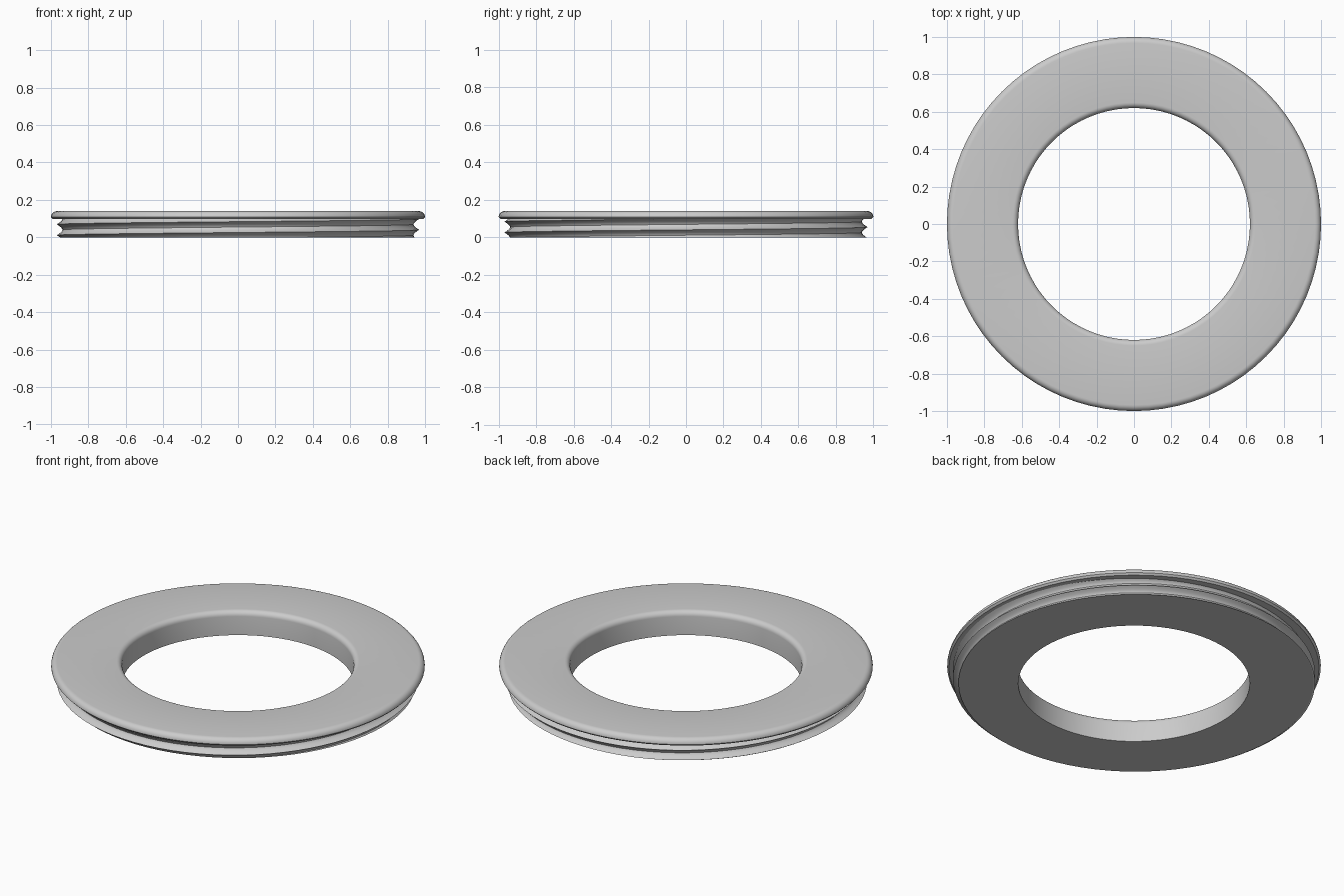
import bpy, bmesh
from math import sin, cos, pi

cube = bpy.data.objects.get("Cube")
if cube:
    bpy.data.objects.remove(cube, do_unlink=True)

SEGMENTS = 80          # columns around the ring
STEPS = 8              # rows per thread turn
PITCH, START = 0.058, 0.011
ROOT, DEPTH = 0.938, 0.031
LIP_Z, TOP = 0.098, 0.14


def thread_point(turn, row):
    """Radius and height of one helical row, trimmed to the sleeve height."""
    z = START + PITCH * (turn + row / STEPS)
    z = min(max(z, 0), LIP_Z)
    phase = (z - START) / PITCH - turn
    away = abs(phase - round(phase)) * 2
    return ROOT + DEPTH * (1 - away) ** 1.6, z


def fillet(centre, height, radius, begin, end, steps=6):
    angles = [begin + (end - begin) * i / steps for i in range(steps + 1)]
    return [(centre + radius * cos(a), height + radius * sin(a)) for a in angles]


# Flange outline: lower lip, rounded outer rim, flat top, rounded bore edge
flange = [(0.99, LIP_Z)]
flange += fillet(0.968, TOP - 0.032, 0.032, 0, pi / 2)
flange += fillet(0.65, TOP - 0.03, 0.03, pi / 2, pi)
flange += [(0.62, 0)]

# Ring body with the helical thread on its outer wall
bm = bmesh.new()
columns = []
for i in range(SEGMENTS + 1):
    turn = i / SEGMENTS
    angle = pi + 2 * pi * turn
    outline = [thread_point(turn, k) for k in range(-2 * STEPS, 2 * STEPS + 1)] + flange
    columns.append([bm.verts.new((r * cos(angle), r * sin(angle), z)) for r, z in outline])

for a, b in zip(columns, columns[1:]):
    for j in range(len(a)):
        k = (j + 1) % len(a)
        bm.faces.new((a[j], b[j], b[k], a[k]))

bmesh.ops.remove_doubles(bm, verts=bm.verts, dist=0.0002)
bmesh.ops.recalc_face_normals(bm, faces=bm.faces)

mesh = bpy.data.meshes.new("threaded_ring")
bm.to_mesh(mesh)
bm.free()
ring = bpy.data.objects.new("threaded_ring", mesh)
bpy.context.collection.objects.link(ring)

# Plain grey finish
grey = bpy.data.materials.new("light_grey")
grey.use_nodes = True
colour = (0.6, 0.6, 0.6, 1)
grey.diffuse_color = colour
grey.node_tree.nodes["Principled BSDF"].inputs["Base Color"].default_value = colour
mesh.materials.append(grey)

# Smooth curves, sharp corners
bpy.ops.object.select_all(action="DESELECT")
ring.select_set(True)
bpy.context.view_layer.objects.active = ring
bpy.ops.object.shade_smooth_by_angle(angle=pi / 6)
